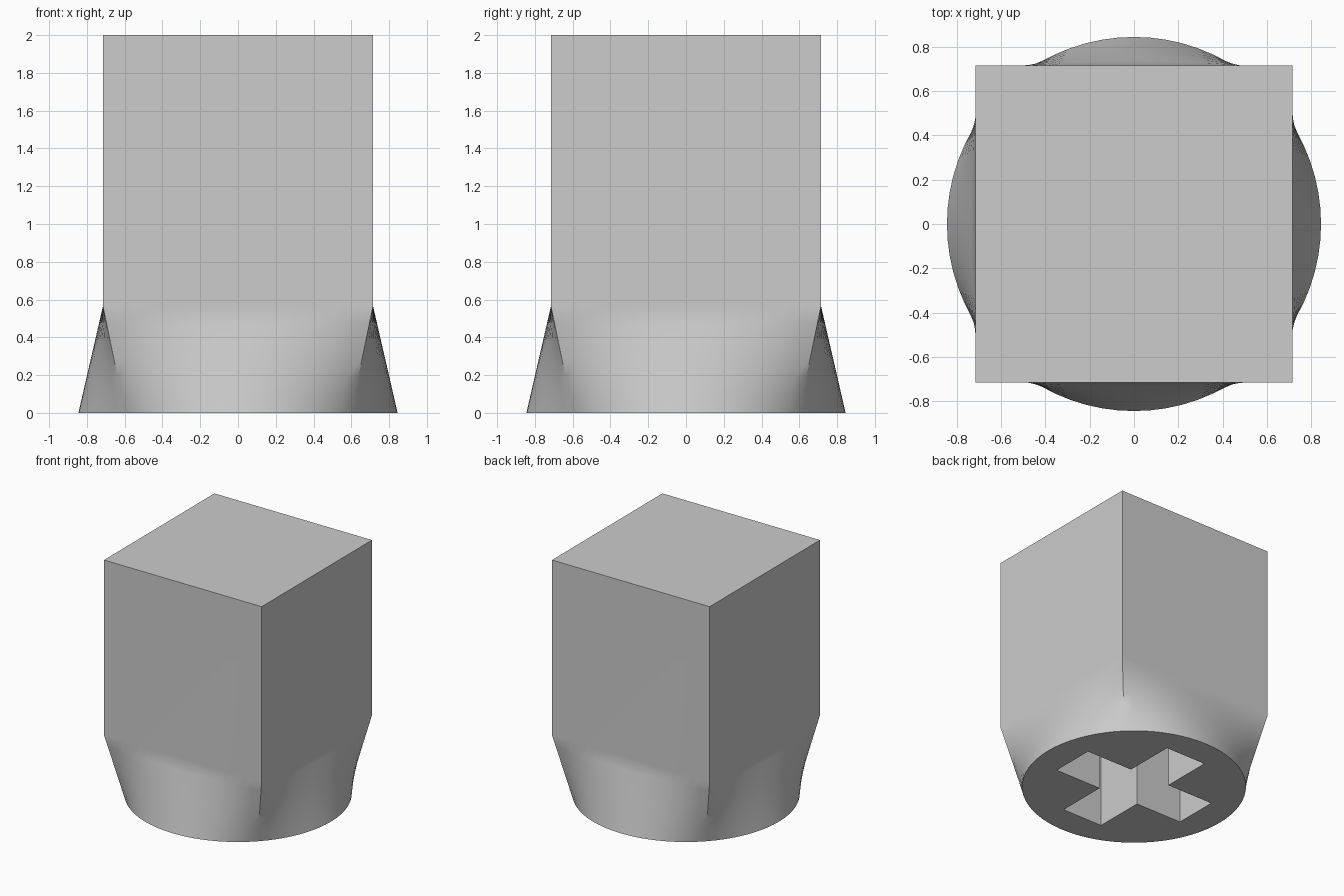
import bpy, bmesh, math

if "Cube" in bpy.data.objects:
    bpy.data.objects.remove(bpy.data.objects["Cube"])

HALF, RADIUS = 0.715, 0.845        # square body half width, round foot radius
Z_LOFT, TOP = 0.565, 2.0           # where the square starts, total height
PER_SIDE, LEVELS = 18, 6           # loft resolution
ARM, WIDTH, DEPTH = 0.607, 0.184, 1.18   # cross socket

grey = bpy.data.materials.new("light grey")
grey.diffuse_color = (0.604, 0.604, 0.604, 1)
grey.use_nodes = True
grey.node_tree.nodes["Principled BSDF"].inputs["Base Color"].default_value = grey.diffuse_color


def make_object(name, bm):
    bmesh.ops.recalc_face_normals(bm, faces=bm.faces[:])
    mesh = bpy.data.meshes.new(name)
    bm.to_mesh(mesh)
    bm.free()
    mesh.materials.append(grey)
    obj = bpy.data.objects.new(name, mesh)
    bpy.context.collection.objects.link(obj)
    return obj


def loft_point(side, t, h):
    """Point on the straight loft from circle (h=0) to square (h=1)."""
    a = -math.pi / 4 + t * math.pi / 2
    x = RADIUS * math.cos(a) * (1 - h) + HALF * h
    y = RADIUS * math.sin(a) * (1 - h) + HALF * (2 * t - 1) * h
    c, s = [(1, 0), (0, 1), (-1, 0), (0, -1)][side]
    return (x * c - y * s, x * s + y * c, Z_LOFT * h)


# Body: round foot lofted to a square block
bm = bmesh.new()
rings = []
for k in range(LEVELS + 1):
    rings.append([bm.verts.new(loft_point(s, i / PER_SIDE, k / LEVELS))
                  for s in range(4) for i in range(PER_SIDE)])
n = 4 * PER_SIDE
for lo, hi in zip(rings, rings[1:]):
    for i in range(n):
        j = (i + 1) % n
        bm.faces.new((lo[i], lo[j], hi[j], hi[i]))
bm.faces.new(rings[0][::-1])

# Square block walls and top
corners = [bm.verts.new((v.co.x, v.co.y, TOP)) for v in rings[-1][::PER_SIDE]]
for s in range(4):
    base = [rings[-1][(s * PER_SIDE + i) % n] for i in range(PER_SIDE + 1)]
    bm.faces.new(base + [corners[(s + 1) % 4], corners[s]])
bm.faces.new(corners)
body = make_object("stem_body", bm)

# Cross-shaped socket cutter
bm = bmesh.new()
quarter = [(ARM, -WIDTH), (ARM, WIDTH), (WIDTH, WIDTH)]
outline = []
for c, s in [(1, 0), (0, 1), (-1, 0), (0, -1)]:
    outline += [(x * c - y * s, x * s + y * c) for x, y in quarter]
face = bm.faces.new([bm.verts.new((x, y, -0.2)) for x, y in outline])
ext = bmesh.ops.extrude_face_region(bm, geom=[face])
bmesh.ops.translate(bm, vec=(0, 0, DEPTH + 0.2),
                    verts=[g for g in ext["geom"] if isinstance(g, bmesh.types.BMVert)])
cutter = make_object("socket_cutter", bm)
cutter.hide_render = True

# Cut the socket, then smooth the loft while keeping hard edges
cut = body.modifiers.new("socket", 'BOOLEAN')
cut.operation = 'DIFFERENCE'
cut.solver = 'EXACT'
cut.object = cutter
bpy.context.view_layer.objects.active = body
body.select_set(True)
cutter.select_set(False)
bpy.ops.object.modifier_apply(modifier=cut.name)
bpy.data.objects.remove(cutter)
bpy.ops.object.shade_smooth_by_angle(angle=math.radians(30))
weighted = body.modifiers.new("flat walls", 'WEIGHTED_NORMAL')
weighted.keep_sharp = True
